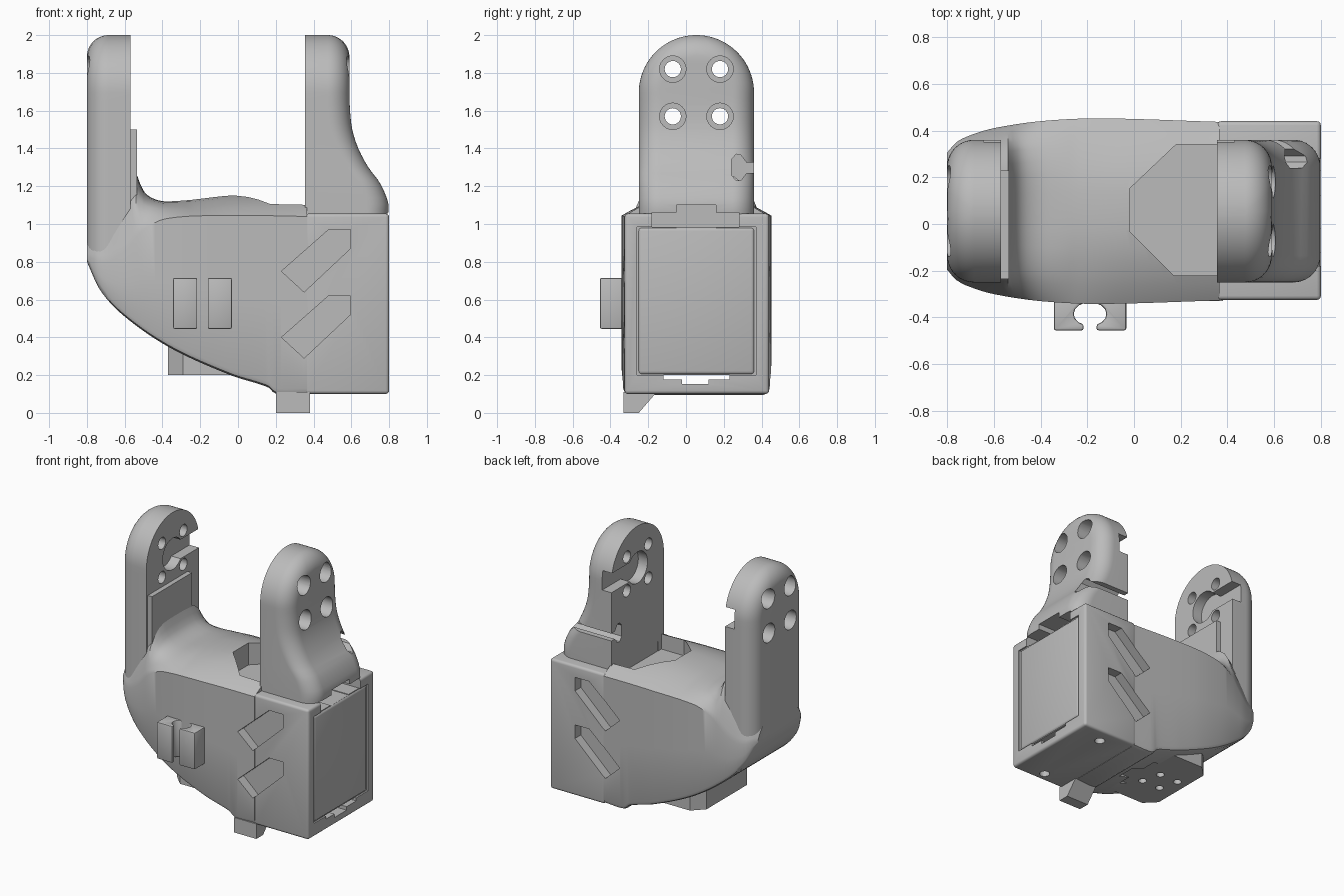
import bpy, bmesh, math
from mathutils import Vector

if "Cube" in bpy.data.objects:
    bpy.data.objects.remove(bpy.data.objects["Cube"])

GREY = (0.5, 0.5, 0.5, 1)
mat = bpy.data.materials.new("light grey plastic")
mat.use_nodes = True
mat.diffuse_color = GREY
mat.node_tree.nodes["Principled BSDF"].inputs["Base Color"].default_value = GREY
CY = 0.055          # symmetry plane of the bracket
AXIS_Z = 1.695      # pivot height of both arms
ARM_R = 0.305


def make(name, bm):
    bmesh.ops.remove_doubles(bm, verts=bm.verts, dist=1e-5)
    bmesh.ops.recalc_face_normals(bm, faces=bm.faces)
    mesh = bpy.data.meshes.new(name)
    bm.to_mesh(mesh)
    bm.free()
    mesh.materials.append(mat)
    ob = bpy.data.objects.new(name, mesh)
    bpy.context.collection.objects.link(ob)
    return ob


def loft(name, rings):
    bm = bmesh.new()
    rows = [[bm.verts.new(p) for p in ring] for ring in rings]
    n = len(rows[0])
    for a, b in zip(rows, rows[1:]):
        for i in range(n):
            j = (i + 1) % n
            bm.faces.new((a[i], a[j], b[j], b[i]))
    bm.faces.new(rows[0])
    bm.faces.new(rows[-1])
    return make(name, bm)


def prism(name, pts, axis, lo, hi):
    """Extrude a 2D outline along x, y or z."""
    place = {"x": lambda p, h: (h, p[0], p[1]),
             "y": lambda p, h: (p[0], h, p[1]),
             "z": lambda p, h: (p[0], p[1], h)}[axis]
    return loft(name, [[place(p, h) for p in pts] for h in (lo, hi)])


def box(name, x0, x1, y0, y1, z0, z1):
    return prism(name, [(x0, y0), (x1, y0), (x1, y1), (x0, y1)], "z", z0, z1)


def rod(name, axis, u, v, r, lo, hi, n=24):
    pts = [(u + r * math.cos(math.tau * i / n), v + r * math.sin(math.tau * i / n)) for i in range(n)]
    return prism(name, pts, axis, lo, hi)


def apply(ob, mod):
    bpy.context.view_layer.objects.active = ob
    bpy.ops.object.modifier_apply(modifier=mod.name)


def cut(ob, cutters, keep=False):
    for c in cutters:
        mod = ob.modifiers.new("cut", "BOOLEAN")
        mod.operation, mod.solver, mod.object = "DIFFERENCE", "EXACT", c
        apply(ob, mod)
    if not keep:
        for c in cutters:
            bpy.data.objects.remove(c)


def bevel(ob, width, segments=3):
    mod = ob.modifiers.new("bevel", "BEVEL")
    mod.width, mod.segments, mod.limit_method = width, segments, "ANGLE"
    apply(ob, mod)


def smooth_at(table, x):
    """Cubic interpolation through (x, value) pairs."""
    i = max(0, min(len(table) - 2, sum(p[0] <= x for p in table) - 1))
    slope = lambda k: ((table[min(k + 1, len(table) - 1)][1] - table[max(k - 1, 0)][1])
                       / (table[min(k + 1, len(table) - 1)][0] - table[max(k - 1, 0)][0]))
    (xa, a), (xb, b) = table[i], table[i + 1]
    h = xb - xa
    t = (x - xa) / h
    return ((2 * t**3 - 3 * t**2 + 1) * a + (t**3 - 2 * t**2 + t) * h * slope(i)
            + (3 * t**2 - 2 * t**3) * b + (t**3 - t**2) * h * slope(i + 1))


# Hull: cross-sections lofted along x, domed on top and nearly flat below
BOTTOM = [(-.8, .8), (-.73, .65), (-.6, .51), (-.36, .345), (-.04, .2), (.16, .135), (.2, .1), (.37, .1)]
HALF = [(-.8, .25), (-.76, .295), (-.7, .325), (-.6, .355), (-.4, .385), (-.15, .397), (.37, .382)]
SHOULDER = [(-.8, .83), (-.7, .8), (-.6, .86), (-.5, .97), (-.37, 1.03), (0, 1.045), (.37, 1.04)]
CROWN = [(-.8, .95), (-.7, 1.08), (-.54, 1.27), (-.51, 1.19), (-.46, 1.14), (-.37, 1.12), (-.02, 1.155), (.37, 1.16)]


def hull_ring(x):
    b, w, s, t = (smooth_at(tab, x) for tab in (BOTTOM, HALF, SHOULDER, CROWN))
    s = max(s, b + 0.03)
    power = 2.2 + 2.5 * max(0, min(1, (-.25 - x) / .25))
    half = [(w - .03, b), (w - .009, b + .009), (w, b + .03), (w, (b + s) / 2)]
    half += [(w * u, s + (t - s) * (1 - u**power)) for u in (1, .97, .9, .8, .7, .55, .4, .2)]
    pts = half + [(-y, z) for y, z in reversed(half)]
    return [(x, CY + y, z) for y, z in pts]


STEPS = 58
hull = loft("hull", [hull_ring(-.8 + 1.165 * i / STEPS) for i in range(STEPS + 1)])

# Square housing at the +x end
housing = box("housing", .355, .8, -.325, .44, .1, 1.055)
bevel(housing, .018)

# Cable slots on both flanks, cut down to the inner case
slot = [(.48, .97), (.595, .97), (.595, .87), (.35, .64), (.23, .75)]
slots = []
for drop in (0, .35):
    outline = [(x, z - drop) for x, z in slot]
    slots += [prism("cut_slot", outline, "y", -.6, -.262), prism("cut_slot", outline, "y", .372, .7)]

# Access window on top, stepped passages above and below the case
window = prism("cut_window", [(-.02, -.03), (.17, -.22), (.357, -.22), (.357, .34), (.18, .34), (-.02, .15)],
               "z", .99, 1.4)
passages = [box("cut_passage", .3, .9, -.18, .28, .985, 1.062),
            box("cut_passage", .3, .9, -.05, .16, .98, 1.1),
            box("cut_passage", -.1, .9, -.12, .23, .178, .2),
            box("cut_passage", -.1, .9, -.02, .12, .152, .2)]
cut(hull, [window] + slots + passages[2:], keep=True)
recess = box("cut_recess", .788, .9, -.26, .37, .2, .985)
screws = [rod("cut_screw", "z", .58, y, .035, 0, .19) for y in (-.25, .33)]
cut(housing, slots + passages + [recess] + screws, keep=True)

# End face of the case filling the housing
case_end = box("case_end", .76, .797, -.253, .363, .203, .982)
bevel(case_end, .02)

# Case base showing through the underside, with screw holes
base = prism("case_base", [(-.37, -.18), (-.29, -.26), (.05, -.26), (.05, .37), (-.29, .37), (-.37, .29)],
             "z", .2, .55)
cut(base, [rod("cut_hole", "z", x, y, .028, .1, .3, 16)
           for x, y in ((-.1, -.03), (-.14, .11), (-.25, -.03), (-.29, .11))])

# Arms: stacked sections with a rounded outer edge and an arched top
FLARE = [(1.04, .795), (1.1, .797), (1.14, .787), (1.22, .75), (1.3, .69), (1.4, .637), (1.5, .605), (1.62, .592),
         (1.75, .59), (2, .59)]


def arm_ring(z, inner, outer, radius):
    sign = 1 if outer > inner else -1
    dz = max(0, z - AXIS_Z)
    limit = math.pi / 2
    if ARM_R - dz < radius:
        limit = math.acos(1 - (ARM_R - dz) / radius)
    half = [(inner, math.sqrt(max(0, ARM_R**2 - dz**2)))]
    for i in range(11):
        a = limit * i / 10
        w2 = (ARM_R - radius * (1 - math.cos(a)))**2 - dz**2
        half.append((outer - sign * radius * (1 - math.sin(a)), math.sqrt(max(0, w2))))
    pts = half + [(x, -w) for x, w in reversed(half)]
    return [(x, CY + w, z) for x, w in pts]


def arm_heights(start):
    straight = [start + (AXIS_Z - start) * i / 20 for i in range(20)]
    return straight + [AXIS_Z + (ARM_R - .0003) * math.sin(math.pi / 2 * i / 20) for i in range(21)]


right_arm = loft("flared_arm", [arm_ring(z, .355, smooth_at(FLARE, z), .115) for z in arm_heights(1.04)])
left_arm = loft("straight_arm", [arm_ring(z, -.57, -.8, .115) for z in arm_heights(.8)])

# Bolt holes, outer counterbores and the horn pocket with its side entry
for arm, inner, outer in ((right_arm, .355, .59), (left_arm, -.57, -.8)):
    sign = 1 if outer > inner else -1
    tools = []
    for y in (-.07, .18):
        for z in (1.57, 1.82):
            tools.append(rod("cut_bolt", "x", y, z, .043, inner - sign * .1, outer + sign * .1))
            tools.append(rod("cut_bore", "x", y, z, .07, inner + sign * .11, outer + sign * .3))
    depth = inner + sign * .075
    tools.append(rod("cut_horn", "x", CY, AXIS_Z, .115, inner - sign * .1, depth, 40))
    tools.append(box("cut_entry", *sorted((inner - sign * .1, depth)), CY, .5, 1.625, 1.765))
    cut(arm, tools)

# Keyhole cable notch and passage clearance in the flared arm
keyhole = [(.24, 1.26), (.24, 1.34), (.265, 1.37), (.29, 1.365), (.32, 1.325), (.5, 1.325),
           (.5, 1.27), (.32, 1.27), (.29, 1.23), (.265, 1.23)]
cut(right_arm, [prism("cut_keyhole", keyhole, "x", .2, .95)] + passages[:2], keep=True)
for ob in [o for o in bpy.data.objects if o.name.startswith("cut_")]:
    bpy.data.objects.remove(ob)

# Raised pad on the inside of the straight arm
box("arm_pad", -.6, -.535, -.235, .23, .9, 1.5)

# Cable clip: two mirrored jaws around a round channel
jaw = [(-.155, -.3), (-.155, -.455), (-.028, -.455), (-.028, -.43), (-.05, -.42)]
jaw += [(-.07 * math.sin(a), -.385 - .05 * math.cos(a)) for a in (1.2, 1.6, 2.0, 2.4, 2.8)] + [(-.02, -.3)]
for name, sign in (("clip_jaw_right", 1), ("clip_jaw_left", -1)):
    part = prism(name, [(-.188 + sign * x, y) for x, y in jaw], "z", .445, .715)
    bevel(part, .008, 2)

# Wedge-shaped hook under the front edge
prism("hook", [(-.33, 0), (-.25, 0), (-.155, .11), (-.33, .11)], "x", .2, .38)

# Smooth shading with sharp edges kept
for ob in list(bpy.context.scene.objects):
    ob.select_set(ob.type == "MESH" and mat.name in ob.data.materials)
bpy.ops.object.shade_smooth_by_angle(angle=math.radians(32))
